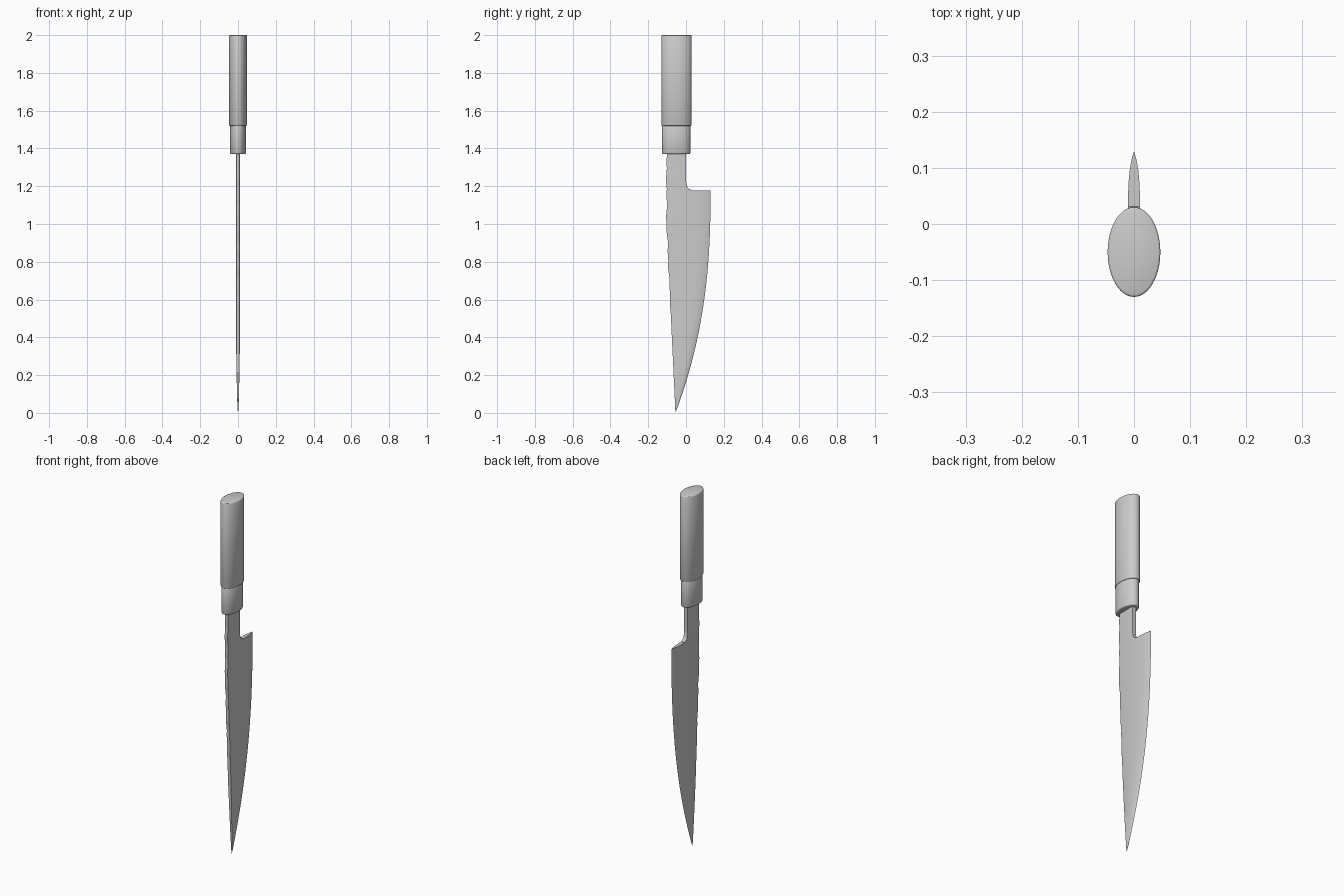
import bpy, bmesh, math

default = bpy.data.objects.get("Cube")
if default:
    bpy.data.objects.remove(default, do_unlink=True)

grey = bpy.data.materials.new("plain grey")
grey.use_nodes = True
colour = (0.6, 0.6, 0.6, 1)
grey.diffuse_color = colour
grey.node_tree.nodes["Principled BSDF"].inputs["Base Color"].default_value = colour


def loft(name, rings, angle=30):
    """Skin closed rings of equal length and cap both ends."""
    bm = bmesh.new()
    rows = [[bm.verts.new(p) for p in ring] for ring in rings]
    n = len(rows[0])
    for a, b in zip(rows, rows[1:]):
        for i in range(n):
            j = (i + 1) % n
            bm.faces.new((a[i], a[j], b[j], b[i]))
    bm.faces.new(rows[0][::-1])
    bm.faces.new(rows[-1])
    bmesh.ops.remove_doubles(bm, verts=bm.verts, dist=0.00001)
    bmesh.ops.recalc_face_normals(bm, faces=bm.faces)
    mesh = bpy.data.meshes.new(name)
    bm.to_mesh(mesh)
    bm.free()
    mesh.materials.append(grey)
    obj = bpy.data.objects.new(name, mesh)
    bpy.context.collection.objects.link(obj)
    bpy.ops.object.select_all(action="DESELECT")
    obj.select_set(True)
    bpy.context.view_layer.objects.active = obj
    bpy.ops.object.shade_smooth_by_angle(angle=math.radians(angle))
    return obj


def oval_grip(name, rx, ry, low, high, soft, cy=-0.05, sides=48):
    """Upright oval cylinder with softened rims."""
    levels = [(low, soft), (low + soft * 0.3, soft * 0.3), (low + soft, 0),
              (high - soft, 0), (high - soft * 0.3, soft * 0.3), (high, soft)]
    turn = [math.tau * i / sides for i in range(sides)]
    return loft(name, [[((rx - s) * math.cos(t), cy + (ry - s) * math.sin(t), z)
                        for t in turn] for z, s in levels], 50)


# Outlines of the back and the cutting edge by height
HEEL = 1.178


def spine(z):
    ripple = 0.003 * math.sin(z * 47) * math.sin(z * 19) if z > 0.55 else 0
    return -0.056 - 0.047 * min(z, 1) + ripple


def edge(z):
    return 0.13 - 0.186 * ((HEEL - z) / HEEL) ** 2.41


# Blade: flat sides that curve in to a sharp edge, thinning towards the tip
section = [(0, 0.009), (0.03, 0.0105), (0.65, 0.0105), (0.75, 0.0098),
           (0.85, 0.0078), (0.93, 0.0045), (1, 0)]
outline = section + [(f, -w) for f, w in section[-2::-1]]
rings = []
for i in range(61):
    z = HEEL * i / 60
    back, width = spine(z), edge(z) - spine(z)
    thin = min(1, z / 0.4) ** 0.5
    rings.append([(w * thin, back + f * width, z) for f, w in outline])
loft("blade", rings, 25)

# Neck: square bar with a small fillet onto the heel
fillet = [(HEEL - 0.01, 0.035), (HEEL + 0.002, 0.03), (HEEL + 0.008, 0.015),
          (HEEL + 0.018, 0.007), (HEEL + 0.035, 0.003)]
fillet += [(1.22 + 0.02 * i, 0.001) for i in range(10)]
rings = []
for z, front in fillet:
    back = spine(z)
    rings.append([(-0.009, back, z), (0.009, back, z), (0.0105, back + 0.007, z),
                  (0.0105, front, z), (-0.0105, front, z), (-0.0105, back + 0.007, z)])
loft("blade_neck", rings, 25)

# Collar and grip
oval_grip("handle_collar", 0.042, 0.075, 1.37, 1.53, 0.006, cy=-0.052)
oval_grip("handle_grip", 0.047, 0.08, 1.52, 2.0, 0.004)
